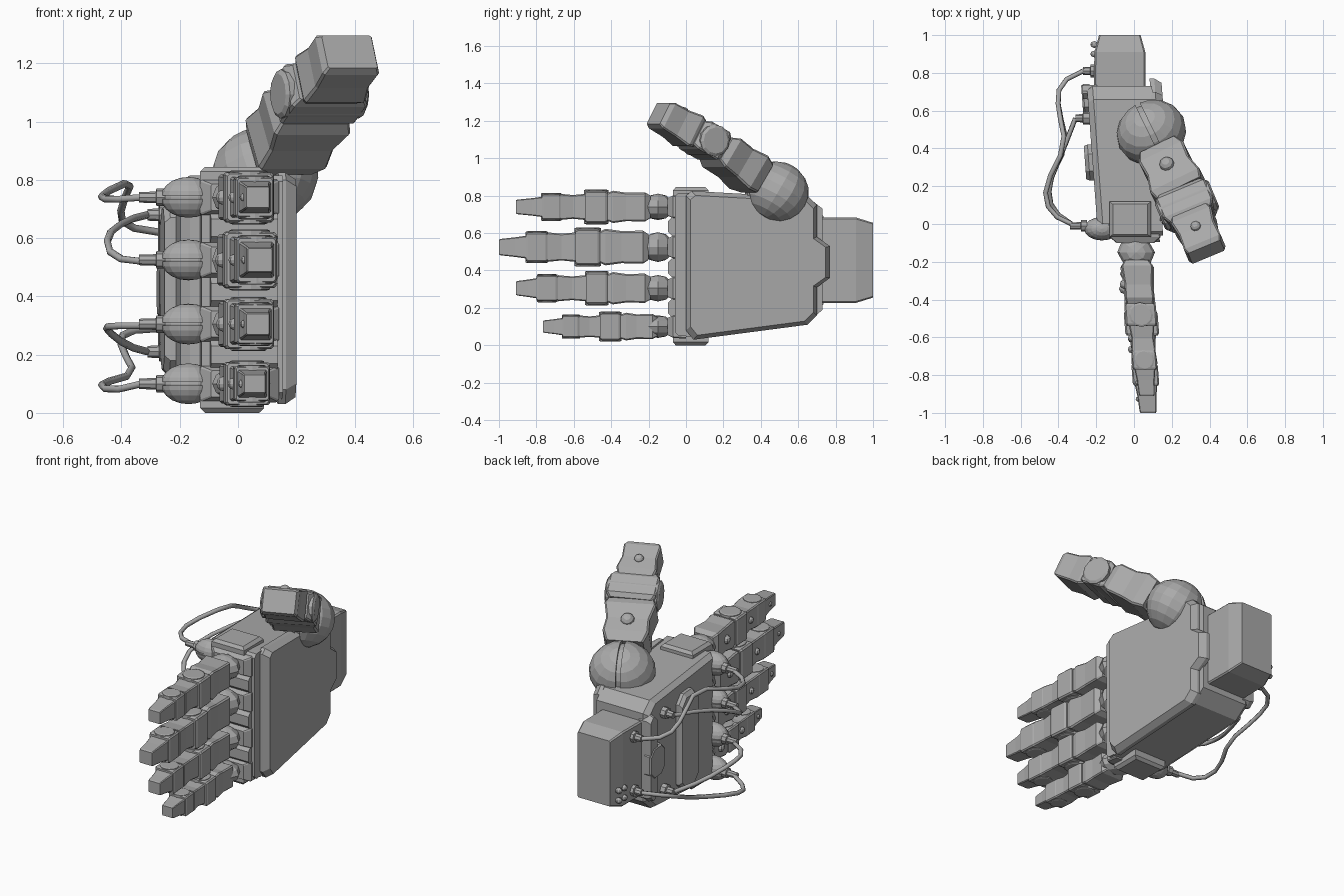
import bpy, bmesh, math
from mathutils import Matrix, Vector

cube = bpy.data.objects.get("Cube")
if cube:
    bpy.data.objects.remove(cube, do_unlink=True)

grey = bpy.data.materials.new("mid_grey")
grey.use_nodes = True
grey.diffuse_color = (0.4, 0.4, 0.4, 1)
grey.node_tree.nodes["Principled BSDF"].inputs["Base Color"].default_value = (0.4, 0.4, 0.4, 1)

IDENT = Matrix()
HAND = Matrix(((1, -0.075, 0, 0), (0, 1, 0, 0), (0, 0, 1, 0), (0, 0, 0, 1)))


def finish(name, bm, m=IDENT):
    bm.transform(m)
    bmesh.ops.recalc_face_normals(bm, faces=bm.faces)
    mesh = bpy.data.meshes.new(name)
    bm.to_mesh(mesh)
    bm.free()
    mesh.materials.append(grey)
    obj = bpy.data.objects.new(name, mesh)
    bpy.context.collection.objects.link(obj)
    return obj


def skin(name, rings, m=IDENT):
    """Joins rings of points with quads and caps both ends."""
    bm = bmesh.new()
    loops = [[bm.verts.new(p) for p in ring] for ring in rings]
    n = len(loops[0])
    for a, b in zip(loops, loops[1:]):
        for i in range(n):
            bm.faces.new((a[i], a[(i + 1) % n], b[(i + 1) % n], b[i]))
    bm.faces.new(loops[0])
    bm.faces.new(loops[-1])
    return finish(name, bm, m)


def loft(name, stations, m, chamfer=0.1):
    """Chamfered rectangles (y, half width, half height) along y."""
    rings = []
    for y, hx, hz in stations:
        c = chamfer * min(hx, hz)
        quarter = [(hx, hz - c), (hx - c, hz)]
        pts = quarter + [(-x, z) for x, z in reversed(quarter)]
        pts += [(-x, -z) for x, z in pts]
        rings.append([(x, y, z) for x, z in pts])
    return skin(name, rings, m)


def prism(name, outline, levels, m=HAND):
    """Side outline (y, z) stacked along x as (x, scale)."""
    cy = (min(p[0] for p in outline) + max(p[0] for p in outline)) / 2
    cz = (min(p[1] for p in outline) + max(p[1] for p in outline)) / 2
    skin(name, [[(x, cy + (y - cy) * s, cz + (z - cz) * s) for y, z in outline]
                for x, s in levels], m)


def rect(y0, y1, z0, z1, c):
    return [(y0 + c, z0), (y1 - c, z0), (y1, z0 + c), (y1, z1 - c),
            (y1 - c, z1), (y0 + c, z1), (y0, z1 - c), (y0, z0 + c)]


def rod(name, centre, axis, profile, m=IDENT, sides=12):
    """Turned part: (distance, radius) pairs along an axis."""
    q = Vector(axis).to_track_quat("Z", "Y")
    rings = [[q @ Vector((r * math.cos(t * math.tau / sides), r * math.sin(t * math.tau / sides), d))
              + Vector(centre) for t in range(sides)] for d, r in profile]
    return skin(name, rings, m)


def ball(name, centre, size, m=IDENT, segs=12, rings=8):
    bm = bmesh.new()
    bmesh.ops.create_uvsphere(bm, u_segments=segs, v_segments=rings, radius=1)
    finish(name, bm, m @ Matrix.Translation(centre) @ Matrix.Diagonal((*size, 1)))


def split_ball(name, centre, size, normal, gap, m=IDENT):
    """Two half shells with a groove between them, over a slightly smaller core."""
    for sign, side in ((1, "upper"), (-1, "lower")):
        bm = bmesh.new()
        bmesh.ops.create_uvsphere(bm, u_segments=16, v_segments=10, radius=1)
        n = Vector(normal) * sign
        cut = bmesh.ops.bisect_plane(bm, geom=bm.verts[:] + bm.edges[:] + bm.faces[:],
                                     plane_co=n * gap, plane_no=n, clear_inner=True)
        edges = [e for e in cut["geom_cut"] if isinstance(e, bmesh.types.BMEdge)]
        bmesh.ops.holes_fill(bm, edges=edges)
        finish(f"{name}_{side}_shell", bm,
               m @ Matrix.Translation(centre) @ Matrix.Diagonal((*size, 1)))
    ball(name + "_core", centre, [s * 0.9 for s in size], m, 16, 10)


def joint(name, y0, y1, hx, hz, m):
    """Hinge block with a round pin showing at both sides."""
    e = (y1 - y0) * 0.1
    loft(name + "_block", [(y0, hx * 0.92, hz * 0.86), (y0 + e, hx, hz * 0.92),
                           (y1 - e, hx, hz * 0.92), (y1, hx * 0.92, hz * 0.86)], m)
    r = min(hx * 0.85, abs(y1 - y0) * 0.54)
    rod(name + "_pin", (0, (y0 + y1) / 2, 0), (0, 0, 1),
        [(-hz, r * 0.85), (-hz * 0.96, r), (hz * 0.96, r), (hz, r * 0.85)], m)


# Palm
palm = [(0, 0.08), (0.04, 0.03), (0.65, 0.11), (0.7, 0.16), (0.7, 0.31), (0.77, 0.36),
        (0.77, 0.53), (0.7, 0.58), (0.7, 0.75), (0.66, 0.79), (0.03, 0.825), (0, 0.8)]
body = [(0, 0.045), (0.65, 0.12), (0.73, 0.19), (0.73, 0.73), (0.66, 0.785), (0, 0.815)]
prism("palm_body", body, [(-0.195, 0.94), (-0.165, 1), (0.15, 1)])
prism("palm_plate", palm, [(0.14, 1), (0.165, 1), (0.202, 0.94)])
prism("wrist_collar", rect(0.66, 0.735, 0.19, 0.72, 0.03), [(-0.22, 0.96), (-0.19, 1), (-0.14, 1)])
prism("back_panel", rect(0.23, 0.42, 0.13, 0.72, 0.05), [(-0.17, 1), (-0.215, 1), (-0.235, 0.93)])
prism("back_pad", rect(0.58, 0.74, 0.33, 0.52, 0.04), [(-0.18, 1), (-0.215, 1), (-0.225, 0.9)])
for name, z, end in (("top_plate", 0.79, 0.845), ("bottom_plate", 0.055, 0.0)):
    skin(name, [[(x * s - 0.02, 0.025 + y * s, h) for x, y in ((-.11, -.095), (.11, -.095), (.11, .095), (-.11, .095))]
                for h, s in ((z, 1), (end + (z - end) * 0.3, 1), (end, 0.84))])

# Wrist
loft("wrist", [(0.7, 0.137, 0.228), (0.91, 0.135, 0.228), (1.0, 0.11, 0.2)],
     Matrix.Translation((-0.075, 0, 0.455)), 0.06)
for z in (0.28, 0.34):
    for y in (0.9, 0.95):
        ball("wrist_screw", (-0.21, y, z), (0.022, 0.018, 0.018), IDENT, 8, 6)

# Fingers: height, size, then distances of the joints and tip
prism("knuckle_bar", rect(-0.06, 0.02, 0.05, 0.815, 0.02), [(-0.13, 1), (0.15, 1)])
for z in (0.2, 0.415, 0.635):
    prism("knuckle_spacer", rect(-0.095, 0, z - 0.05, z + 0.05, 0.02), [(-0.1, 1), (0.13, 1)])
fingers = {
    "index": (0.74, 0.093, 0.22, 0.42, 0.54, 0.67, 0.77, 0.91),
    "middle": (0.525, 0.105, 0.23, 0.46, 0.59, 0.74, 0.855, 1.0),
    "ring": (0.305, 0.093, 0.22, 0.42, 0.535, 0.685, 0.80, 0.91),
    "little": (0.10, 0.08, 0.18, 0.35, 0.46, 0.57, 0.66, 0.765)}
for name, (z, s, a, b, c, d, e, f) in fingers.items():
    m = HAND @ Matrix.Translation((0, 0, z))
    w = 0.5 * s + 0.037
    loft(name + "_knuckle_block", [(0, 0.135, 0.065), (-0.07, 0.135, 0.06), (-0.1, 0.1, 0.045)], m)
    ball(name + "_knuckle", (0, -0.15, 0), (0.1, 0.085, s * 0.76), m, 8, 6)
    loft(name + "_base", [(-a + 0.03, w * 0.75, s * 0.65), (-a, w, s * 0.84), ((-a - b) / 2, w * 0.88, s * 0.82),
                          (-b + 0.03, w * 0.92, s * 0.93), (-b, w * 0.85, s * 0.8)], m)
    joint(name + "_middle_joint", -c, -b, w, s, m)
    loft(name + "_middle", [(-c, w * 0.8, s * 0.75), ((-c - d) / 2, w * 0.7, s * 0.68),
                            (-d, w * 0.78, s * 0.75)], m)
    joint(name + "_end_joint", -e, -d, w * 0.78, s * 0.81, m)
    loft(name + "_tip", [(-e, w * 0.66, s * 0.58), (-e - (f - e) * 0.4, w * 0.56, s * 0.5),
                         (-f + 0.01, w * 0.5, s * 0.42), (-f, w * 0.46, s * 0.38)], m)
    for y, x, r in ((-(a + b) / 2, w * 0.88, 0.026), (-(c + d) / 2, w * 0.7, 0.02), (-(e + f) / 2, w * 0.52, 0.014)):
        ball(name + "_screw", (-x, y, 0), (r, r, r), m, 8, 6)
    # Cable socket dome on the back of the hand
    split_ball(name + "_socket", (-0.17, -0.025, z), (0.095, 0.063, 0.07), (0, 0, 1), 0.08)
    rod(name + "_socket_plug", (-0.25, -0.01, z), (-1, 0, 0),
        [(0, 0.03), (0.03, 0.03), (0.032, 0.02), (0.09, 0.018)], IDENT, 8)


# Cables
def cable(name, points):
    x, y, z = points[-1]
    rod(name + "_port", (x + 0.09, y, z), (-1, 0, 0),
        [(0, 0.034), (0.05, 0.034), (0.052, 0.022), (0.09, 0.02)], IDENT, 8)
    curve = bpy.data.curves.new(name, "CURVE")
    curve.dimensions = "3D"
    curve.bevel_depth = 0.013
    curve.bevel_resolution = 1
    curve.use_fill_caps = True
    spline = curve.splines.new("NURBS")
    spline.points.add(len(points) - 1)
    for p, co in zip(spline.points, points):
        p.co = (*co, 1)
    spline.order_u = 3
    spline.use_endpoint_u = True
    spline.resolution_u = 2
    curve.materials.append(grey)
    bpy.context.collection.objects.link(bpy.data.objects.new(name, curve))


cable("index_cable", [(-.33, 0, .74), (-.43, .03, .73), (-.49, .18, .74), (-.35, .42, .81),
                      (-.41, .62, .70), (-.39, .77, .63), (-.27, .81, .62)])
cable("middle_cable", [(-.33, 0, .52), (-.43, .05, .52), (-.46, .2, .61), (-.37, .4, .67), (-.31, .56, .68)])
cable("ring_cable", [(-.33, 0, .30), (-.44, .05, .30), (-.46, .2, .29), (-.37, .4, .22), (-.31, .56, .21)])
cable("little_cable", [(-.33, 0, .10), (-.43, .03, .07), (-.49, .18, .10), (-.34, .42, .13),
                       (-.41, .62, .23), (-.39, .77, .29), (-.27, .81, .29)])


# Thumb
def frame(origin, target):
    """Frame whose -y points to the target and whose x stays level."""
    y = (Vector(origin) - Vector(target)).normalized()
    x = y.cross(Vector((0, 0, 1))).normalized()
    m = Matrix((x, y, x.cross(y))).transposed().to_4x4()
    m.translation = origin
    return m


root, hinge, tip = (0.092, 0.485, 0.817), (0.28, 0.1, 1.095), (0.38, -0.14, 1.235)
lower, upper = frame(root, hinge), frame(hinge, tip)
split_ball("thumb_root", (0, 0, 0), (0.188, 0.172, 0.165), (1, 0, 0), 0.07, lower)
loft("thumb_base", [(-0.14, 0.105, 0.09), (-0.2, 0.13, 0.105), (-0.29, 0.122, 0.09),
                    (-0.39, 0.145, 0.09), (-0.43, 0.13, 0.07)], lower)
loft("thumb_joint_block", [(0.085, 0.12, 0.065), (0.06, 0.14, 0.083), (-0.06, 0.14, 0.083),
                           (-0.09, 0.12, 0.07)], upper)
rod("thumb_joint_pin", (0, 0, 0), (1, 0, 0),
    [(-0.155, 0.07), (-0.145, 0.085), (0.145, 0.085), (0.155, 0.07)], upper)
loft("thumb_tip", [(-0.07, 0.1, 0.075), (-0.11, 0.115, 0.092), (-0.19, 0.1, 0.08), (-0.28, 0.105, 0.077),
                   (-0.305, 0.092, 0.064)], upper)
# The screws sit on the outer side of the thumb
for name, m, y, z, r in (("thumb_base_screw", lower, -0.28, 0.09, 0.04), ("thumb_tip_screw", upper, -0.18, 0.08, 0.028)):
    side = 1 if m.col[2].z > 0 else -1
    ball(name, (0, y, z * side), (r, r, r * 0.8), m, 10, 6)
